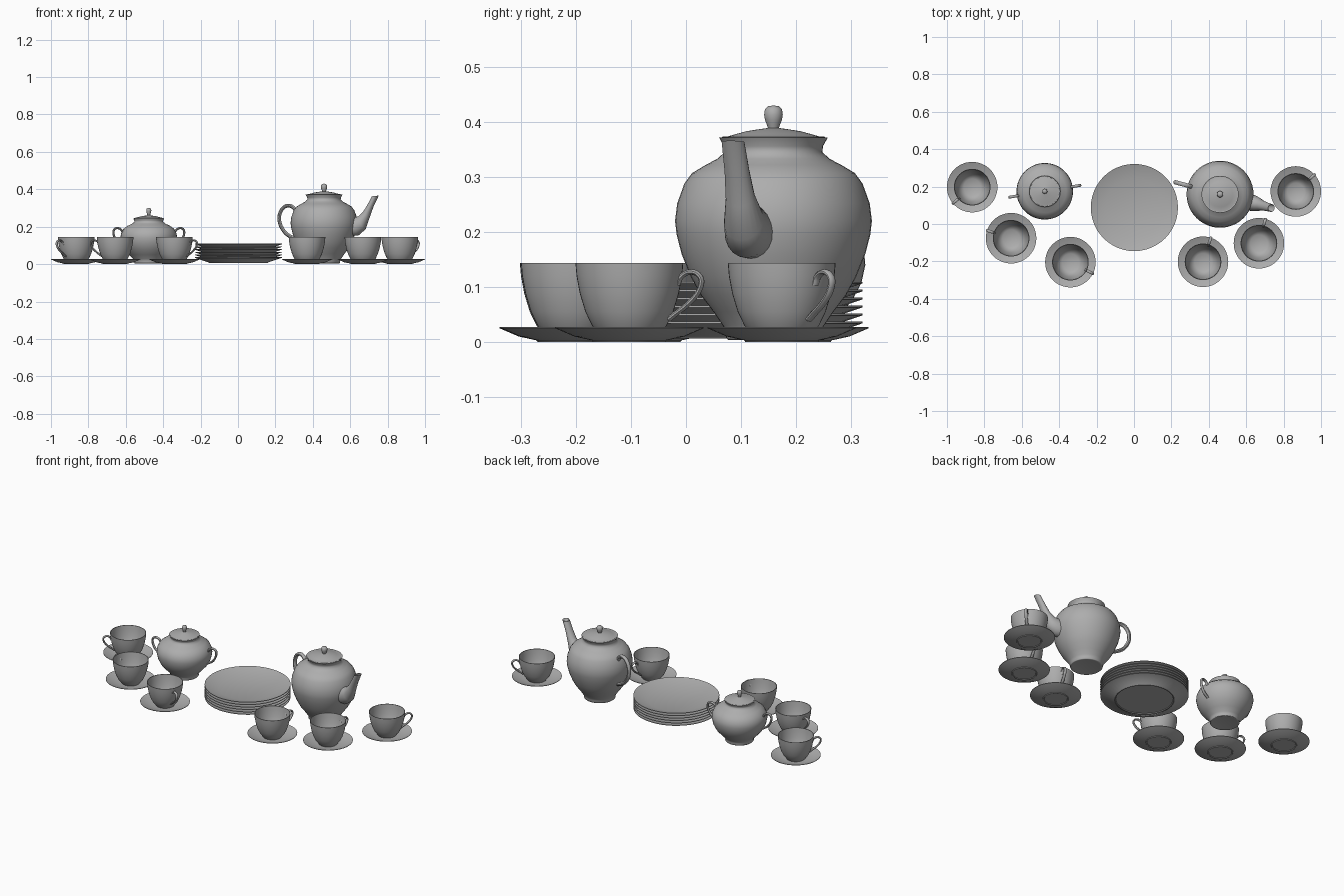
import bpy, bmesh, math
from mathutils import Vector

if "Cube" in bpy.data.objects:
    bpy.data.objects.remove(bpy.data.objects["Cube"])

SEG = 48
grey = bpy.data.materials.new("grey_china")
grey.diffuse_color = (.42, .42, .42, 1)
grey.use_nodes = True
grey.node_tree.nodes["Principled BSDF"].inputs["Base Color"].default_value = grey.diffuse_color


def mesh_from_rings(name, rings, sharp=38):
    """Skin a list of closed rings; a ring of one point becomes a pole."""
    bm = bmesh.new()
    vs = [[bm.verts.new(p) for p in r] for r in rings]
    for a, b in zip(vs, vs[1:]):
        n = max(len(a), len(b))
        for i in range(n):
            j = (i + 1) % n
            if len(a) == 1:
                bm.faces.new((a[0], b[j], b[i]))
            elif len(b) == 1:
                bm.faces.new((a[i], a[j], b[0]))
            else:
                bm.faces.new((a[i], a[j], b[j], b[i]))
    for r in (vs[0], vs[-1]):
        if len(r) > 2:
            bm.faces.new(r)
    bmesh.ops.recalc_face_normals(bm, faces=bm.faces)
    me = bpy.data.meshes.new(name)
    bm.to_mesh(me)
    bm.free()
    me.materials.append(grey)
    me.shade_smooth()
    me.set_sharp_from_angle(angle=math.radians(sharp))
    return me


def lathe(name, profile, sharp=38):
    rings = []
    for r, z in profile:
        if r == 0:
            rings.append([(0, 0, z)])
        else:
            rings.append([(r * math.cos(t), r * math.sin(t), z)
                          for t in (2 * math.pi * i / SEG for i in range(SEG))])
    return mesh_from_rings(name, rings, sharp)


def smooth_path(pts, steps=5):
    """Catmull-Rom through points given as tuples."""
    p = [Vector(q) for q in pts]
    p = [2 * p[0] - p[1]] + p + [2 * p[-1] - p[-2]]
    out = []
    for i in range(1, len(p) - 2):
        a, b, c, d = p[i - 1:i + 3]
        for k in range(steps):
            t = k / steps
            out.append(0.5 * (2 * b + (c - a) * t + (2 * a - 5 * b + 4 * c - d) * t * t
                              + (3 * b - a - 3 * c + d) * t ** 3))
    return out + [p[-2]]


def handle(name, pts, thick, width, n=10):
    """Oval tube following a path in the XZ plane."""
    path = smooth_path([(x, 0, z) for x, z in pts])
    rings = []
    for i, c in enumerate(path):
        t = (path[min(i + 1, len(path) - 1)] - path[max(i - 1, 0)]).normalized()
        nrm = Vector((-t.z, 0, t.x))
        rings.append([c + nrm * thick * math.cos(a) + Vector((0, width * math.sin(a), 0))
                      for a in (2 * math.pi * k / n for k in range(n))])
    return mesh_from_rings(name, rings)


def place(name, me, x, y, z=0, deg=0):
    ob = bpy.data.objects.new(name, me)
    ob.location = (x, y, z)
    ob.rotation_euler.z = math.radians(deg)
    bpy.context.collection.objects.link(ob)


# Cups and saucers
saucer = lathe("saucer", [(0, .003), (.06, .003), (.062, 0), (.066, 0), (.068, .003),
                          (.1, .01), (.135, .025), (.135, .0275),
                          (.1, .014), (.06, .006), (0, .006)])
cup = lathe("cup", [(0, .007), (.05, .007), (.056, .015), (.068, .03), (.08, .055),
                    (.09, .088), (.096, .12), (.098, .144), (.095, .144), (.092, .12),
                    (.086, .088), (.076, .055), (.063, .03), (.045, .018), (0, .015)])
cup_handle = handle("cup_handle", [(.091, .104), (.097, .118), (.112, .127), (.128, .124),
                                   (.136, .11), (.128, .088), (.108, .067), (.088, .052),
                                   (.074, .041)], .005, .008)
cups = [(-.865, .197, 220), (-.657, -.076, 162), (-.34, -.204, -27),
        (.369, -.202, 72), (.668, -.103, 75), (.865, .174, 42)]
for x, y, deg in cups:
    place("saucer", saucer, x, y)
    place("cup", cup, x, y)
    place("cup_handle", cup_handle, x, y, 0, deg)

# Stack of plates
plate = lathe("plate", [(0, .004), (.15, .004), (.152, 0), (.157, 0), (.159, .003),
                        (.233, .028), (.233, .031), (.157, .007), (0, .007)])
for i in range(6):
    place("plate", plate, .002, .088, .006 + i * .0145)

# Teapot
tx, ty = .46, .159
place("teapot_body", lathe("teapot_body", [
    (0, .006), (.075, .006), (.083, .004), (.086, .007), (.086, .018), (.092, .03),
    (.109, .055), (.132, .085), (.15, .118),
    (.167, .16), (.176, .195), (.179, .22), (.175, .252), (.162, .288), (.148, .307),
    (.123, .322), (.102, .333), (.089, .345), (.09, .356), (.099, .372), (.093, .372),
    (.085, .355)], 100), tx, ty)
place("teapot_lid", lathe("teapot_lid", [
    (0, .37), (.094, .37), (.094, .373), (.082, .374), (.068, .378), (.05, .383), (.025, .387),
    (.01, .389), (.012, .395), (.0155, .404), (.017, .413), (.0155, .423), (.01, .4285),
    (0, .43)], 60), tx, ty)
place("teapot_handle", handle("teapot_handle", [
    (.155, .278), (.166, .298), (.188, .312), (.216, .308), (.238, .285), (.248, .25),
    (.241, .208), (.215, .168), (.185, .147), (.155, .135)], .01, .012), tx, ty, 0, 165)

# Spout rings: outer edge r,z / inner edge r,z / half width
spout = [((.14, .15), (.14, .245), .044), ((.19, .153), (.165, .25), .044),
         ((.228, .185), (.19, .255), .037), ((.25, .245), (.217, .28), .027),
         ((.272, .305), (.241, .317), .023), ((.302, .366), (.266, .362), .021),
         ((.299, .364), (.269, .361), .018), ((.268, .305), (.245, .315), .016)]
rings = []
for o, i, w in spout:
    o, i = Vector((o[0], 0, o[1])), Vector((i[0], 0, i[1]))
    mid, half = (o + i) / 2, (o - i) / 2
    rings.append([mid + half * math.cos(a) + Vector((0, w * math.sin(a), 0))
                  for a in (2 * math.pi * k / 20 for k in range(20))])
place("teapot_spout", mesh_from_rings("teapot_spout", rings), tx, ty, 0, -15)

# Sugar bowl
sx, sy = -.477, .175
place("sugar_bowl", lathe("sugar_bowl", [
    (0, .006), (.068, .006), (.076, .004), (.078, .007), (.077, .016), (.083, .028),
    (.105, .05), (.128, .077), (.144, .108),
    (.151, .14), (.149, .162), (.137, .187), (.115, .204), (.09, .216), (.077, .226),
    (.077, .233), (.083, .245), (.078, .245), (.072, .232)], 100), sx, sy)
place("sugar_lid", lathe("sugar_lid", [
    (0, .243), (.079, .243), (.079, .246), (.065, .249), (.04, .256), (.015, .26), (.008, .262),
    (.0095, .27), (.013, .28), (.0135, .288), (.011, .296), (.006, .299), (0, .3)], 60), sx, sy)
sugar_handle = handle("sugar_handle", [
    (.142, .172), (.152, .186), (.17, .193), (.187, .186), (.192, .166), (.184, .14),
    (.168, .117), (.138, .098)], .006, .008)
for deg in (9.5, 189.5):
    place("sugar_handle", sugar_handle, sx, sy, 0, deg)
